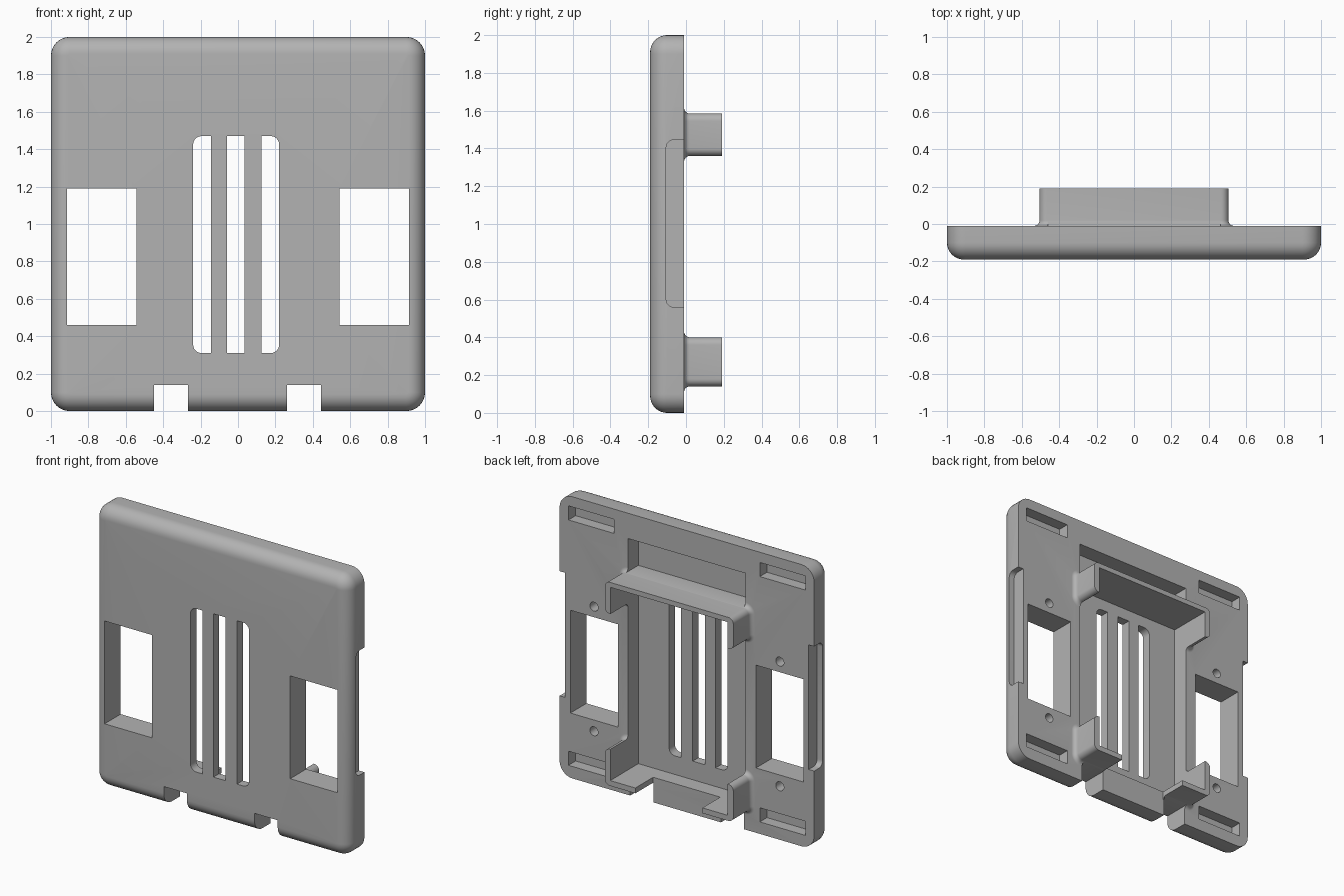
import bpy, bmesh, math
from math import sin, cos, pi

if "Cube" in bpy.data.objects:
    bpy.data.objects.remove(bpy.data.objects["Cube"], do_unlink=True)

grey = bpy.data.materials.new("plain_grey")
grey.use_nodes = True
colour = (0.45, 0.45, 0.45, 1)
grey.diffuse_color = colour
grey.node_tree.nodes["Principled BSDF"].inputs["Base Color"].default_value = colour

BACK, FLOOR = -0.01, -0.125   # back face and floor of the central recess


def finish(name, bm):
    bmesh.ops.recalc_face_normals(bm, faces=bm.faces)
    mesh = bpy.data.meshes.new(name)
    bm.to_mesh(mesh)
    bm.free()
    mesh.materials.append(grey)
    obj = bpy.data.objects.new(name, mesh)
    bpy.context.collection.objects.link(obj)
    return obj


def loft(name, x0, x1, z0, z1, r, sections, steps=8):
    """Rounded rectangle lofted along y; each section is (y, outward offset)."""
    corners = [(x1 - r, z1 - r), (x0 + r, z1 - r), (x0 + r, z0 + r), (x1 - r, z0 + r)]
    bm = bmesh.new()
    rings = []
    for y, off in sections:
        ring = []
        for q, (cx, cz) in enumerate(corners):
            for i in range(steps + 1):
                a = (q + i / steps) * pi / 2
                ring.append(bm.verts.new((cx + (r + off) * cos(a), y, cz + (r + off) * sin(a))))
        rings.append(ring)
    for a, b in zip(rings, rings[1:]):
        for i in range(len(a)):
            j = (i + 1) % len(a)
            bm.faces.new((a[i], a[j], b[j], b[i]))
    bm.faces.new(rings[0])
    bm.faces.new(rings[-1])
    return finish(name, bm)


def box(x, y, z, r=0, axis=1, keep=lambda p: True):
    """Box from ranges; edges along the axis are rounded where keep allows."""
    bm = bmesh.new()
    bmesh.ops.create_cube(bm, size=1)
    for v in bm.verts:
        v.co = [rng[0] if c < 0 else rng[1] for c, rng in zip(v.co, (x, y, z))]
    if r:
        edges = []
        for e in bm.edges:
            a, b = (v.co for v in e.verts)
            if abs((a - b).normalized()[axis]) > 0.9 and keep((a + b) / 2):
                edges.append(e)
        bmesh.ops.bevel(bm, geom=edges, offset=r, segments=6, profile=0.5, affect='EDGES')
    return finish("cutter", bm)


def combine(target, tool, operation):
    mod = target.modifiers.new("join", 'BOOLEAN')
    mod.operation, mod.solver, mod.object = operation, 'EXACT', tool
    bpy.context.view_layer.objects.active = target
    bpy.ops.object.modifier_apply(modifier=mod.name)
    bpy.data.objects.remove(tool, do_unlink=True)


def cut(*args, **kwargs):
    combine(plate, box(*args, **kwargs), 'DIFFERENCE')


# Plate with rounded front edges and a sharp back edge
R = 0.09
arc = [i / 8 * pi / 2 for i in range(9)]
plate = loft("wall_plate", -1, 1, 0, 2, 0.1,
             [(BACK, 0)] + [(-0.1 - R * sin(a), R * (cos(a) - 1)) for a in arc])

# Bracket blocks with flared feet, hollowed by the cuts below
F = 0.03
foot = [(BACK - 0.03, F)] + [(BACK + F * (1 - cos(a)), F * (1 - sin(a))) for a in arc]
for name, z0, z1 in (("upper_bracket", 1.36, 1.585), ("lower_bracket", 0.14, 0.4)):
    block = loft(name, -0.505, 0.505, z0, z1, 0.04, foot + [(0.19, 0)])
    combine(plate, block, 'UNION')

# Central recess, and the pocket above the upper shelf
cut((-0.46, 0.462), (FLOOR, 0.4), (0.178, 1.55))
cut((-0.46, 0.462), (FLOOR, 0.06), (1.586, 1.82))

# Gap in the lower shelf
cut((-0.262, 0.265), (BACK, 0.4), (0.05, 0.5))

# Vent slots, rounded on the outer ends of the group
for x0, x1, side in ((-0.24, -0.145, -1), (-0.06, 0.035, 0), (0.125, 0.22, 1)):
    mid = (x0 + x1) / 2
    cut((x0, x1), (-0.3, -0.06), (0.31, 1.47), r=0.045 if side else 0,
        keep=lambda p: (p.x - mid) * side > 0)

# Bottom notches
for x in ((-0.45, -0.268), (0.262, 0.445)):
    cut(x, (-0.3, 0.1), (-0.1, 0.139))

for s in (-1, 1):
    # Side windows
    cut(sorted((s * 0.543, s * 0.915)), (-0.3, 0.1), (0.46, 1.19))
    # Grip recesses on the outer edges
    cut(sorted((s * 0.957, s * 1.1)), (-0.105, 0.1), (0.56, 1.445), r=0.04, axis=0)
    for z in (0.085, 1.827):
        # Blind rectangular pockets near the corners
        cut(sorted((s * 0.573, s * 0.93)), (-0.09, 0.1), (z, z + 0.1))
    for z in (0.38, 1.265):
        # Blind round screw holes
        hole = loft("cutter", s * 0.73 - 0.032, s * 0.73 + 0.032, z - 0.032, z + 0.032,
                    0.0319, [(-0.09, 0), (0.1, 0)], 5)
        combine(plate, hole, 'DIFFERENCE')

# Smooth the rounded edges, keep the rest crisp
bpy.ops.object.select_all(action='DESELECT')
plate.select_set(True)
bpy.context.view_layer.objects.active = plate
bpy.ops.object.shade_smooth_by_angle(angle=math.radians(30))
